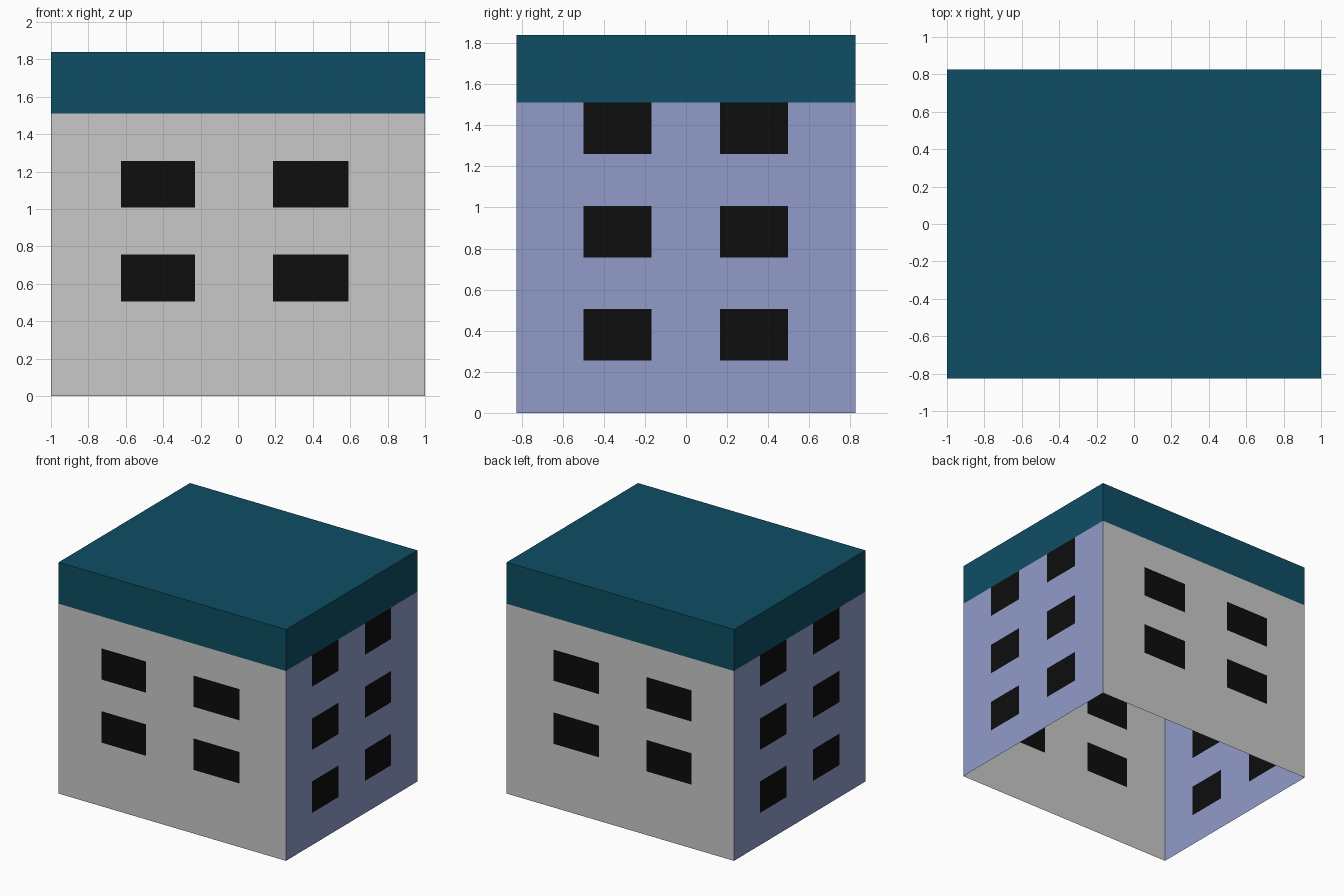
import bpy, bmesh
from mathutils import Vector

if "Cube" in bpy.data.objects:
    bpy.data.objects.remove(bpy.data.objects["Cube"])

HX, HY, EAVES, TOP = 1.0, 0.825, 1.51, 1.84


def material(name, rgb):
    m = bpy.data.materials.new(name)
    m.diffuse_color = (*rgb, 1)
    m.use_nodes = True
    m.node_tree.nodes["Principled BSDF"].inputs["Base Color"].default_value = m.diffuse_color
    return m


GREY = material("grey plaster", (0.584, 0.584, 0.584))
LILAC = material("lilac plaster", (0.283, 0.332, 0.584))
TEAL = material("dark teal roof", (0.0044, 0.076, 0.127))
BLACK = material("black window", (0.004, 0.004, 0.004))


def finish(name, bm, mats):
    me = bpy.data.meshes.new(name)
    bm.to_mesh(me)
    bm.free()
    for m in mats:
        me.materials.append(m)
    ob = bpy.data.objects.new(name, me)
    bpy.context.collection.objects.link(ob)


def wall(name, place, outward, half, columns, rows, mat):
    """Flat wall sheet cut into a grid; cells in a column and a row are windows."""
    us = [-half] + [u for c in columns for u in c] + [half]
    zs = sorted({0, EAVES} | {z for r in rows for z in r})
    bm = bmesh.new()
    grid = [[bm.verts.new(place(u, z)) for z in zs] for u in us]
    for i in range(len(us) - 1):
        for j in range(len(zs) - 1):
            f = bm.faces.new((grid[i][j], grid[i + 1][j], grid[i + 1][j + 1], grid[i][j + 1]))
            f.normal_update()
            if f.normal.dot(Vector(outward)) < 0:
                f.normal_flip()
            f.material_index = int((us[i], us[i + 1]) in columns and (zs[j], zs[j + 1]) in rows)
    finish(name, bm, [mat, BLACK])


# Front and back walls: two storeys of windows
cols = [(-0.625, -0.23), (0.188, 0.59)]
rows = [(0.506, 0.756), (1.008, 1.256)]
for name, s in (("front_wall", -1), ("back_wall", 1)):
    wall(name, lambda u, z: (u, s * HY, z), (0, s, 0), HX, cols, rows, GREY)

# Side walls: three storeys, the top windows reach the roof
cols = [(-0.498, -0.167), (0.165, 0.496)]
rows = [(0.256, 0.506), (0.757, 1.006), (1.26, EAVES)]
for name, s in (("left_wall", -1), ("right_wall", 1)):
    wall(name, lambda u, z: (s * HX, u, z), (s, 0, 0), HY, cols, rows, LILAC)

# Roof: a flat-topped cap, open underneath like the hollow building
bm = bmesh.new()
bmesh.ops.create_cube(bm, size=1)
for v in bm.verts:
    v.co = (v.co.x * 2 * HX, v.co.y * 2 * HY, TOP if v.co.z > 0 else EAVES)
bm.normal_update()
bmesh.ops.delete(bm, geom=[f for f in bm.faces if f.normal.z < -0.5], context="FACES_ONLY")
finish("roof", bm, [TEAL])
